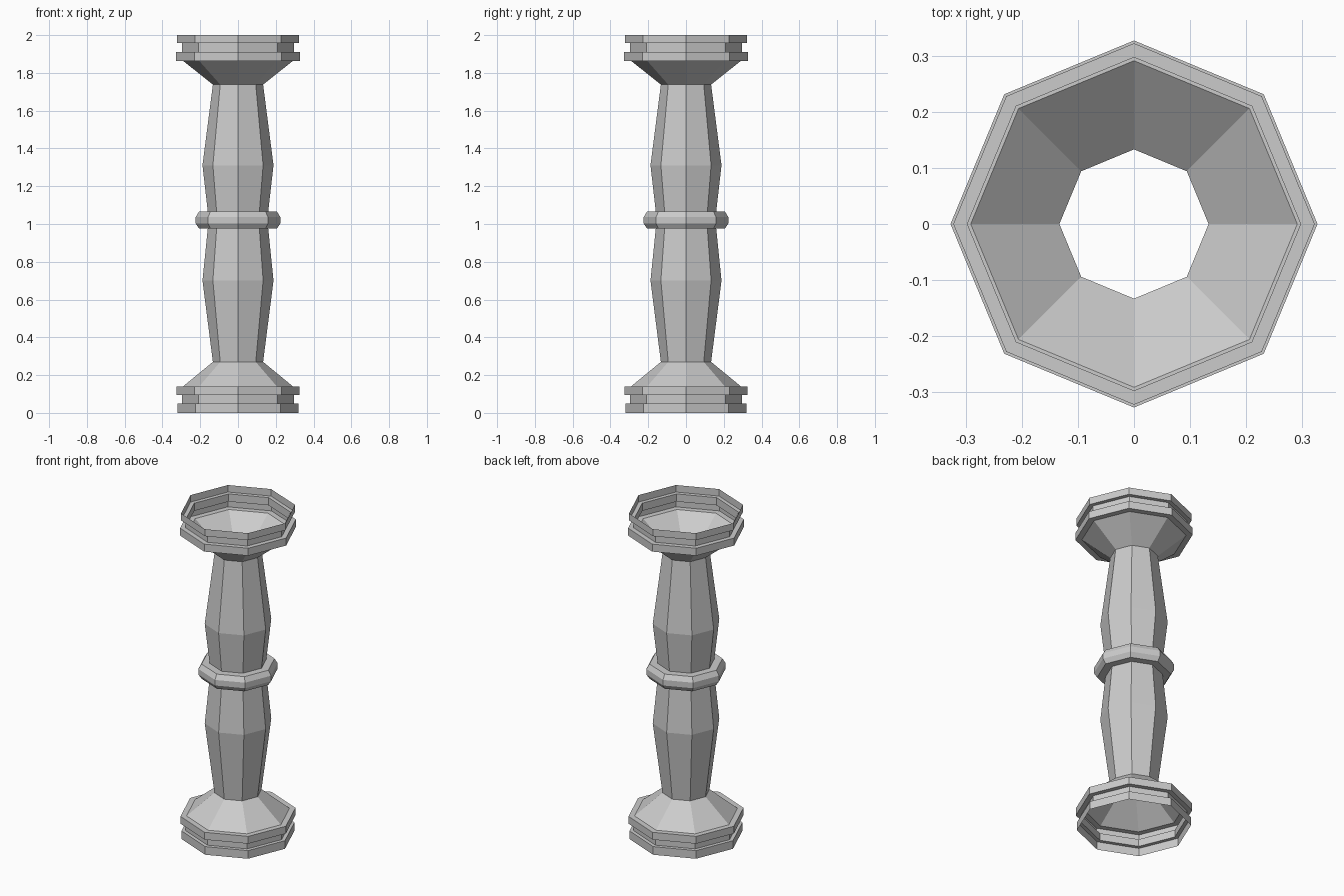
import bpy
from math import cos, sin, pi

if "Cube" in bpy.data.objects:
    bpy.data.objects.remove(bpy.data.objects["Cube"])

SIDES = 8


def lathe(name, profile):
    """Open eight-sided shell turned from (radius, height) points."""
    verts = [(r * cos(2 * pi * k / SIDES), r * sin(2 * pi * k / SIDES), z)
             for r, z in profile for k in range(SIDES)]
    faces = []
    for i in range(len(profile) - 1):
        for k in range(SIDES):
            a, b = i * SIDES + k, i * SIDES + (k + 1) % SIDES
            faces.append((a, b, b + SIDES, a + SIDES))
    mesh = bpy.data.meshes.new(name)
    mesh.from_pydata(verts, [], faces)
    obj = bpy.data.objects.new(name, mesh)
    bpy.context.collection.objects.link(obj)
    return obj


# Stepped foot flaring in to the shaft
lathe("base", [(0.319, 0), (0.319, 0.05), (0.296, 0.05), (0.296, 0.095),
               (0.325, 0.095), (0.325, 0.14), (0.291, 0.14), (0.133, 0.27)])

# Two swelling shaft sections
lathe("lower_shaft", [(0.133, 0.27), (0.188, 0.70), (0.16, 0.976)])
lathe("upper_shaft", [(0.16, 1.066), (0.188, 1.311), (0.133, 1.738)])

# Bevelled collar between them
lathe("middle_collar", [(0.16, 0.976), (0.206, 0.976), (0.224, 1.003),
                        (0.224, 1.037), (0.206, 1.066), (0.16, 1.066)])

# Open stepped capital
lathe("capital", [(0.133, 1.738), (0.291, 1.864), (0.327, 1.864), (0.327, 1.91),
                  (0.297, 1.91), (0.297, 1.957), (0.322, 1.957), (0.322, 2.0)])
